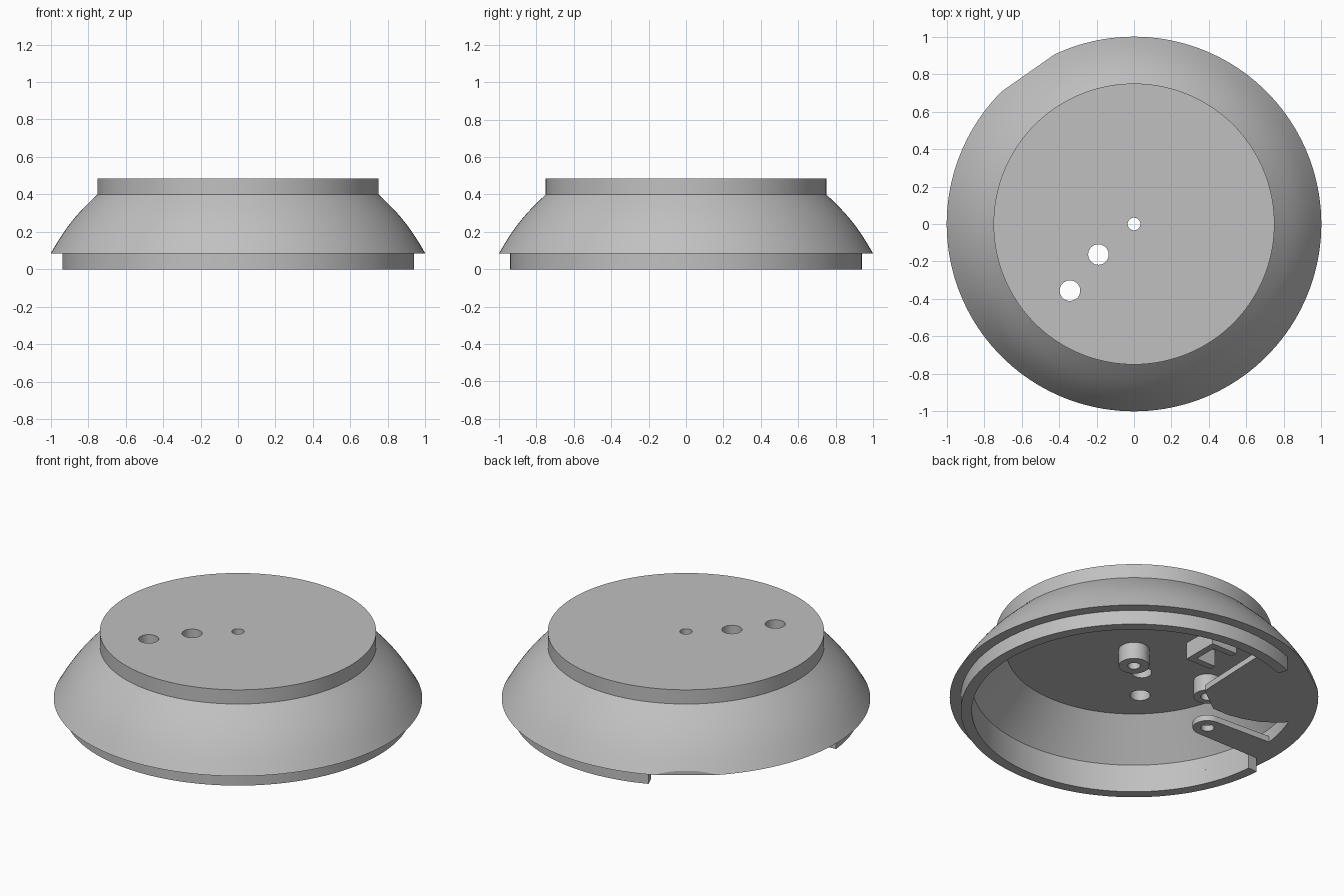
import bpy, bmesh
from math import sin, cos, radians, pi, hypot
from mathutils import Matrix

cube = bpy.data.objects.get("Cube")
if cube:
    bpy.data.objects.remove(cube)

grey = bpy.data.materials.new("plain_grey")
grey.use_nodes = True
colour = (0.53, 0.53, 0.53, 1)
grey.diffuse_color = colour
grey.node_tree.nodes["Principled BSDF"].inputs["Base Color"].default_value = colour

LIP = 0.085       # height of the overhanging lip
CEILING = 0.38    # underside of the top plate


def finish(name, bm, matrix=None):
    bmesh.ops.recalc_face_normals(bm, faces=bm.faces)
    mesh = bpy.data.meshes.new(name)
    bm.to_mesh(mesh)
    bm.free()
    obj = bpy.data.objects.new(name, mesh)
    bpy.context.collection.objects.link(obj)
    mesh.materials.append(grey)
    if matrix:
        mesh.transform(matrix)
    return obj


def lathe(name, profile, centre=(0, 0), start=0, end=360, steps=128):
    """Turn a closed (radius, height) profile about a vertical axis."""
    bm = bmesh.new()
    full = end - start == 360
    rings = []
    for i in range(steps if full else steps + 1):
        a = radians(start + (end - start) * i / steps)
        rings.append([bm.verts.new((centre[0] + r * cos(a), centre[1] + r * sin(a), z))
                      for r, z in profile])
    n = len(profile)
    for i in range(steps):
        a, b = rings[i], rings[(i + 1) % len(rings)]
        for j in range(n):
            k = (j + 1) % n
            bm.faces.new((a[j], b[j], b[k], a[k]))
    if not full:
        bm.faces.new(rings[0])
        bm.faces.new(rings[-1])
    return finish(name, bm)


def prism(name, outline, low, high):
    """Raise a flat (x, y) outline between two heights."""
    bm = bmesh.new()
    face = bm.faces.new([bm.verts.new((x, y, low)) for x, y in outline])
    new = bmesh.ops.extrude_face_region(bm, geom=[face])["geom"]
    bmesh.ops.translate(bm, vec=(0, 0, high - low),
                        verts=[v for v in new if isinstance(v, bmesh.types.BMVert)])
    return finish(name, bm)


def box(name, centre, size, turn=0):
    bm = bmesh.new()
    bmesh.ops.create_cube(bm, size=1)
    return finish(name, bm, Matrix.Translation(centre)
                  @ Matrix.Rotation(radians(turn), 4, "Z")
                  @ Matrix.Diagonal((*size, 1)))


def arc(centre, radius, start, end, steps):
    return [(centre[0] + radius * cos(radians(start + (end - start) * i / steps)),
             centre[1] + radius * sin(radians(start + (end - start) * i / steps)))
            for i in range(steps + 1)]


def cut(target, cutter):
    mod = target.modifiers.new("cut", "BOOLEAN")
    mod.operation = "DIFFERENCE"
    mod.object = cutter
    mod.solver = "EXACT"
    bpy.context.view_layer.objects.active = target
    bpy.ops.object.modifier_apply(modifier=mod.name)
    bpy.data.objects.remove(cutter)


def drill(target, x, y, radius):
    cut(target, prism("drill", arc((x, y), radius, 0, 345, 23), -0.1, 0.6))


# Hollow shell, with a bowed flank and the centre boss in one profile
flank = []
for i in range(13):
    t = i / 12
    bow = 0.018 * sin(pi * t)
    flank.append((1 - 0.25 * t + 0.78 * bow, LIP + 0.315 * t + 0.62 * bow))
shell = lathe("shell", [(0.88, LIP)] + flank + [
    (0.75, 0.485), (0.034, 0.485), (0.034, 0.28), (0.083, 0.28),
    (0.083, CEILING), (0.695, CEILING), (0.88, 0.166)], steps=160)
drill(shell, -0.342, -0.356, 0.055)
drill(shell, -0.19, -0.163, 0.055)

# Flattened piece of the lip
cut(shell, box("lip_cutter", (1.035 * cos(radians(125)), 1.035 * sin(radians(125)), LIP),
               (0.1, 0.6, 0.05), 125))

# Base ring, open at the back right
base_ring = lathe("base_ring", [(0.88, 0), (0.94, 0), (0.94, LIP + 0.005), (0.88, LIP + 0.005)],
                  start=-175, end=112.5)

# Thin floor inside the opening, with a curved edge
floor = [(-0.23, 0.80), (-0.25, 0.30), (-0.41, 0.18), (-0.52, 0.18),
         (-0.61, 0.20), (-0.70, 0.235), (-0.79, 0.30), (-0.84, 0.36)]
floor += arc((0, 0), 0.93, 156, 106, 20)
floor_plate = prism("floor_plate", floor, LIP, LIP + 0.035)

# Lever arm with a rounded, pierced end
arm = [(-0.92, 0.1)] + [(-x, y) for x, y in arc((0.52, 0), 0.08, 90, 270, 16)]
arm += [(-0.92, -0.08)]
lever_arm = prism("lever_arm", arm, LIP, LIP + 0.035)
drill(lever_arm, -0.52, 0, 0.036)

# Boss above the arm
lever_boss = lathe("lever_boss", [(0.036, 0.28), (0.075, 0.28), (0.075, CEILING + 0.01),
                                  (0.036, CEILING + 0.01)], centre=(-0.52, 0), steps=32)

# Three-sided bracket hanging from the top plate
parts = [box("bracket_back", (-0.19, 0.35, 0.335), (0.04, 0.22, 0.11)),
         box("bracket_side_front", (-0.26, 0.26, 0.335), (0.16, 0.04, 0.11)),
         box("bracket_side_rear", (-0.26, 0.44, 0.335), (0.16, 0.04, 0.11))]

# Smooth shading with crisp edges
bpy.ops.object.select_all(action="DESELECT")
for obj in [shell, base_ring, floor_plate, lever_arm, lever_boss] + parts:
    obj.select_set(True)
bpy.context.view_layer.objects.active = shell
bpy.ops.object.shade_smooth_by_angle(angle=radians(30))
